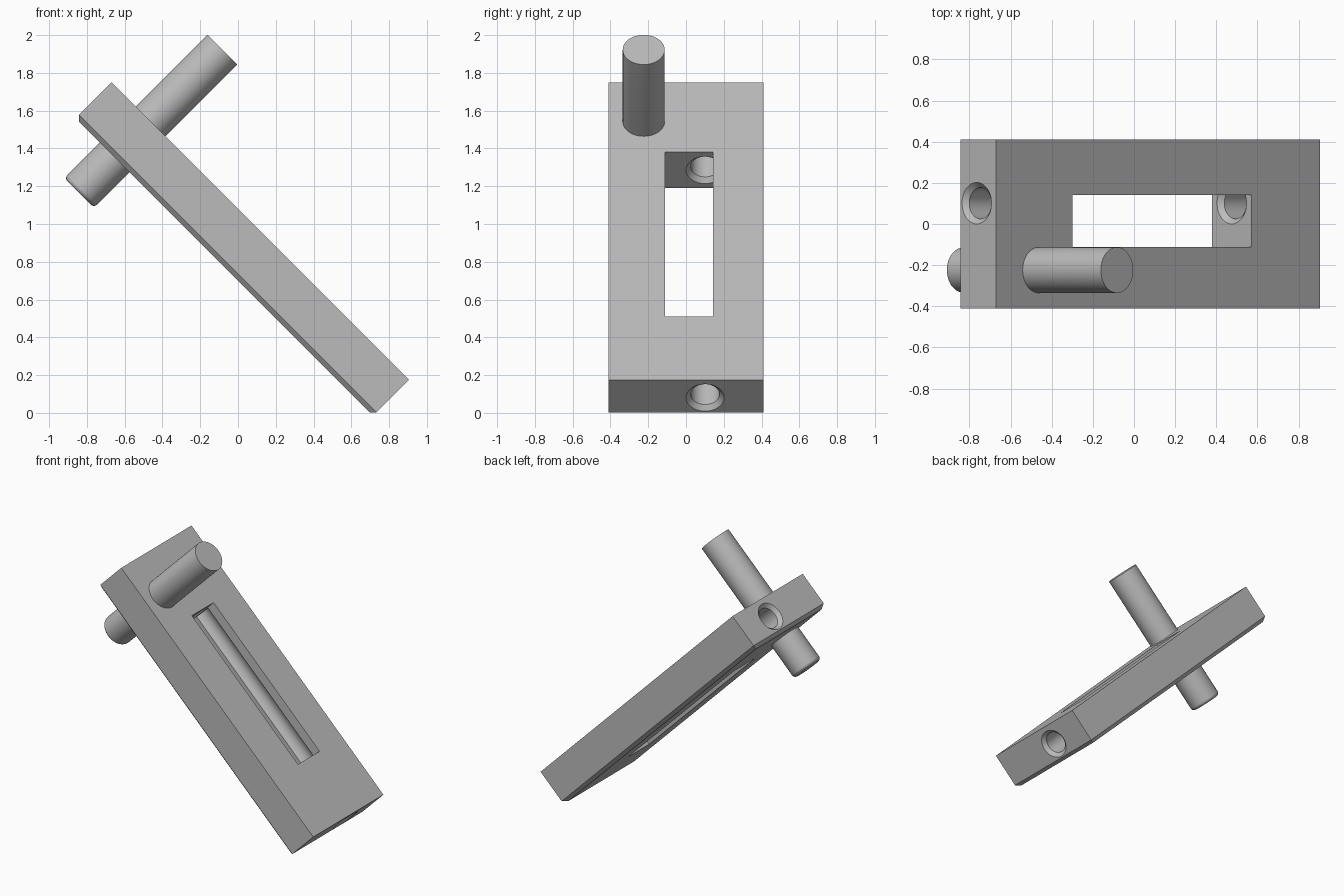
import bpy, bmesh, math
from mathutils import Matrix

if "Cube" in bpy.data.objects:
    bpy.data.objects.remove(bpy.data.objects["Cube"])

# Tilted frame: u runs down the plate, v is world y, w is the plate normal
S = math.sqrt(0.5)
FRAME = Matrix(((S, 0, S, 0), (0, 1, 0, 0), (-S, 0, S, 0), (0, 0, 0, 1)))

U0, U1 = -1.711, 0.516        # plate ends
W0, W1 = 0.495, 0.764         # plate underside and top
SLOT_U0, SLOT_U1 = -1.188, 0.042
BORE_R, ROUND = 0.076, 0.025

grey = bpy.data.materials.new("plain grey")
grey.diffuse_color = (0.5, 0.5, 0.5, 1)
grey.use_nodes = True
grey.node_tree.nodes["Principled BSDF"].inputs["Base Color"].default_value = grey.diffuse_color


def finish(name, bm):
    bmesh.ops.recalc_face_normals(bm, faces=bm.faces)
    mesh = bpy.data.meshes.new(name)
    bm.to_mesh(mesh)
    bm.free()
    mesh.materials.append(grey)
    obj = bpy.data.objects.new(name, mesh)
    bpy.context.collection.objects.link(obj)
    obj.matrix_world = FRAME
    return obj


def box(u, v, w):
    bm = bmesh.new()
    bmesh.ops.create_cube(bm, size=1)
    for p in bm.verts:
        p.co = [r[0] if c < 0 else r[1] for c, r in zip(p.co, (u, v, w))]
    return bm


def lathe(profile, matrix, steps=64):
    """Closed solid from (height, radius) points turned about local z."""
    bm = bmesh.new()
    rings = [[bm.verts.new((r * math.cos(k * math.tau / steps),
                            r * math.sin(k * math.tau / steps), h))
              for k in range(steps)] for h, r in profile]
    for a, b in zip(rings, rings[1:]):
        for k in range(steps):
            n = (k + 1) % steps
            bm.faces.new((a[k], a[n], b[n], b[k]))
    bm.faces.new(rings[0])
    bm.faces.new(rings[-1])
    bm.transform(matrix)
    return bm


def mouth(u, inward):
    """Rounded bore mouth, from the wall surface into the wall."""
    pts = []
    for k in range(6):
        a = k * math.pi / 10
        pts.append((u + inward * ROUND * math.sin(a),
                    BORE_R + ROUND * (1 - math.cos(math.pi / 2 - a))))
    return pts


def smooth(obj):
    bpy.ops.object.select_all(action='DESELECT')
    obj.select_set(True)
    bpy.context.view_layer.objects.active = obj
    bpy.ops.object.shade_smooth_by_angle(angle=math.radians(35))


def cut(obj, cutter):
    mod = obj.modifiers.new("cut", 'BOOLEAN')
    mod.operation, mod.solver, mod.object = 'DIFFERENCE', 'EXACT', cutter
    bpy.context.view_layer.objects.active = obj
    bpy.ops.object.modifier_apply(modifier=mod.name)
    bpy.data.objects.remove(cutter)


# Plate with its underside edges chamfered
bm = box((U0, U1), (-0.411, 0.411), (W0, W1))
low = [e for e in bm.edges if all(p.co.z < W0 + 0.01 for p in e.verts)]
bmesh.ops.bevel(bm, geom=low, offset=0.025, segments=1, affect='EDGES')
plate = finish("plate", bm)

# Rectangular slot through the plate
cut(plate, finish("slot_cutter",
                  box((SLOT_U0, SLOT_U1), (-0.112, 0.142), (W0 - 0.1, W1 + 0.1))))

# Lengthwise bore with rounded mouths, leaving a groove in the slot wall
profile = ([(U0 - 0.05, BORE_R + ROUND)] + mouth(U0, 1)
           + mouth(SLOT_U0, -1)[::-1] + [(SLOT_U0 + 0.001, BORE_R),
                                         (SLOT_U1 - 0.001, BORE_R)]
           + mouth(SLOT_U1, 1) + mouth(U1, -1)[::-1]
           + [(U1 + 0.05, BORE_R + ROUND)])
along_u = Matrix.Translation((0, 0.101, 0.63)) @ Matrix.Rotation(math.pi / 2, 4, 'Y')
cut(plate, finish("bore_cutter", lathe(profile, along_u)))
smooth(plate)

# Round pin through the upper end, rounded at its lower rim
PIN_R, PIN_LOW, PIN_TOP, RIM = 0.111, 0.228, 1.301, 0.025
rim = [(PIN_LOW + RIM * (1 - math.sin(k * math.pi / 10)),
        PIN_R - RIM * (1 - math.cos(k * math.pi / 10))) for k in range(5, -1, -1)]
pin = finish("pin", lathe(rim + [(PIN_TOP, PIN_R)],
                          Matrix.Translation((-1.418, -0.224, 0))))
smooth(pin)
